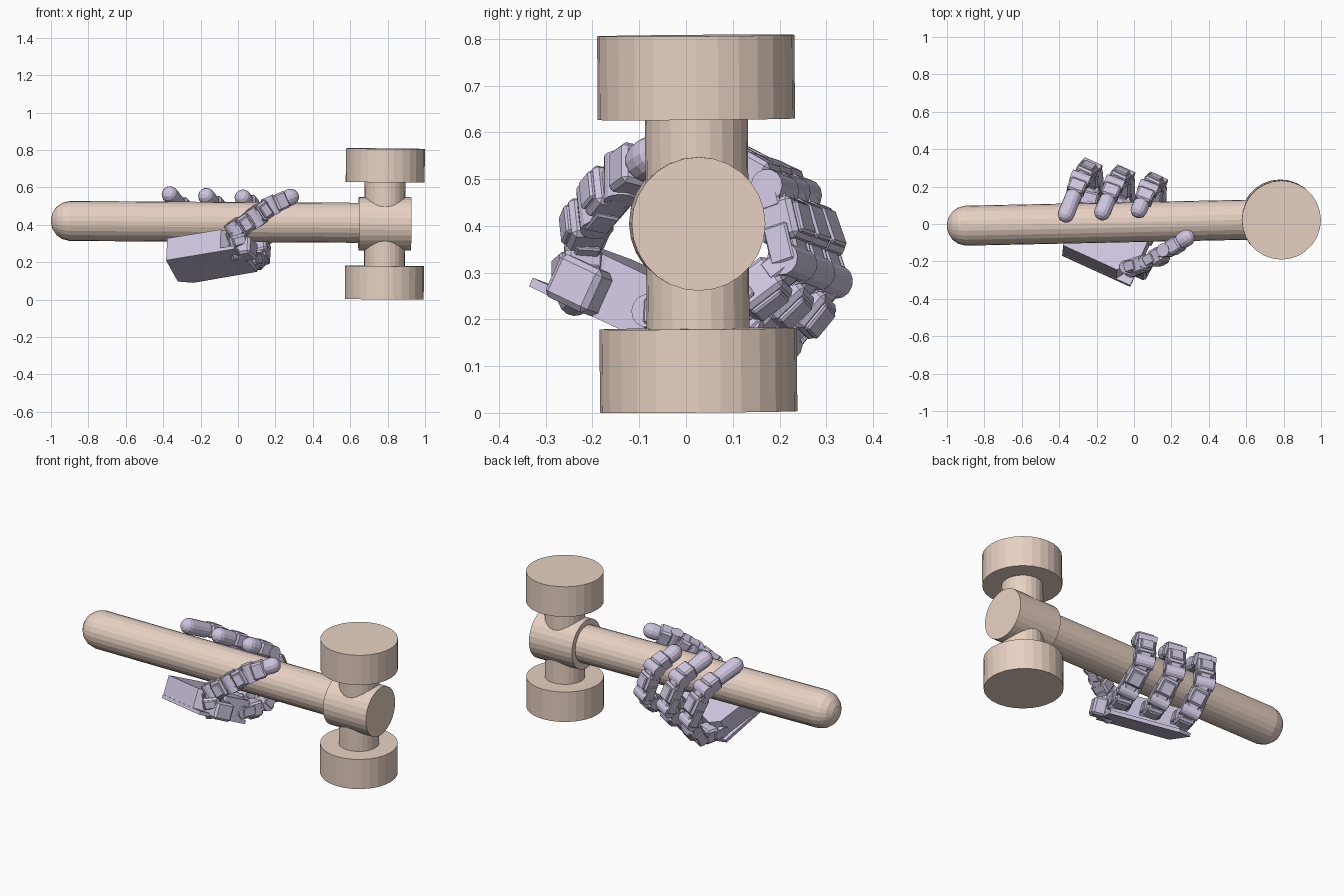
import bpy, bmesh
from math import pi
from mathutils import Vector, Matrix

if "Cube" in bpy.data.objects:
    bpy.data.objects.remove(bpy.data.objects["Cube"])


def material(name, rgb):
    m = bpy.data.materials.new(name)
    m.diffuse_color = (*rgb, 1)
    m.use_nodes = True
    m.node_tree.nodes["Principled BSDF"].inputs["Base Color"].default_value = m.diffuse_color
    return m


TAN = material("tan", (0.80, 0.64, 0.54))
LILAC = material("lilac", (0.62, 0.56, 0.74))


def finish(bm, name, mat):
    bmesh.ops.recalc_face_normals(bm, faces=bm.faces)
    me = bpy.data.meshes.new(name)
    bm.to_mesh(me)
    bm.free()
    me.materials.append(mat)
    ob = bpy.data.objects.new(name, me)
    bpy.context.collection.objects.link(ob)
    return ob


def frame(origin, d, side):
    """Matrix with local z along d, local x close to side, local y outward."""
    d = d.normalized()
    x = (side - d * side.dot(d)).normalized()
    y = d.cross(x)
    m = Matrix((x, y, d)).transposed().to_4x4()
    m.translation = origin
    return m


def lathe(bm, m, profile, n=24):
    """Revolve (radius, height) rings around local z."""
    rings = []
    for r, z in profile:
        ring = [bm.verts.new(m @ (Matrix.Rotation(2 * pi * i / n, 3, 'Z') @ Vector((r, 0, z))))
                for i in range(n)]
        rings.append(ring)
    for a, b in zip(rings, rings[1:]):
        for i in range(n):
            bm.faces.new((a[i], a[(i + 1) % n], b[(i + 1) % n], b[i]))
    bm.faces.new(rings[0][::-1])
    bm.faces.new(rings[-1])


def box(bm, m, centre, size, bevel=0.008):
    mat = m @ Matrix.Translation(centre) @ Matrix.Diagonal((*size, 1))
    vs = bmesh.ops.create_cube(bm, size=1, matrix=mat)["verts"]
    edges = list({e for v in vs for e in v.link_edges})
    bmesh.ops.bevel(bm, geom=edges, offset=bevel, segments=1, affect='EDGES')


# ---- hammer ----
AXIS = Vector((1, 0.021, -0.0065)).normalized()
END = Vector((-1.0, -0.011, 0.421))
HEAD = Vector((0.785, 0.024, 0.405))
UP = Vector((0.008, -0.008, 1))

handle_m = frame(END, AXIS, Vector((0, 1, 0)))
bm = bmesh.new()
lathe(bm, handle_m, [(0.012, 0), (0.045, 0.009), (0.076, 0.03), (0.097, 0.06),
                     (0.107, 0.1), (0.107, 1.70)])
finish(bm, "hammer_handle", TAN)

bm = bmesh.new()
lathe(bm, frame(HEAD, AXIS, Vector((0, 1, 0))), [(0.143, -0.14), (0.143, 0.14)], 28)
finish(bm, "hammer_socket", TAN)

head_m = frame(HEAD, UP, Vector((1, 0, 0)))
bm = bmesh.new()
lathe(bm, head_m, [(0.11, -0.24), (0.11, 0.24)])
finish(bm, "hammer_neck", TAN)
for name, lo, hi in (("lower_hammer_face", -0.403, -0.225), ("upper_hammer_face", 0.223, 0.402)):
    bm = bmesh.new()
    lathe(bm, head_m, [(0.211, lo), (0.211, hi)], 28)
    finish(bm, name, TAN)

# ---- palm: wide back plate and a thicker housing notched for the thumb ----
WIDE = Vector((0.90, -0.41, 0.15)).normalized()
LONG = Vector((0.42, 0.82, -0.39))
LONG = (LONG - WIDE * LONG.dot(WIDE)).normalized()
IN = WIDE.cross(LONG)
CORNER = Vector((-0.385, -0.17, 0.21))


def prism(name, outline, lo, hi):
    bm = bmesh.new()
    f = bm.faces.new([bm.verts.new(CORNER + WIDE * a + LONG * b + IN * lo) for a, b in outline])
    r = bmesh.ops.extrude_face_region(bm, geom=[f])
    bmesh.ops.translate(bm, vec=IN * (hi - lo),
                        verts=[g for g in r["geom"] if isinstance(g, bmesh.types.BMVert)])
    return finish(bm, name, LILAC)


prism("palm_back_plate", [(0, 0), (0.405, 0), (0.39, 0.31), (0.01, 0.315), (-0.06, 0.27)], 0, 0.02)
prism("palm_housing", [(0, 0.003), (0.32, 0.003), (0.40, 0.14), (0.39, 0.30),
                       (0.01, 0.30), (-0.03, 0.25)], 0.02, 0.13)


# ---- jointed digits ----
def digit(name, pts, side):
    bm = bmesh.new()
    last = len(pts) - 2
    for i, (a, b) in enumerate(zip(pts, pts[1:])):
        m = frame(a, b - a, side)
        L = (b - a).length
        # hinge pin across the joint
        hinge = m @ Matrix.Rotation(pi / 2, 4, 'Y')
        lathe(bm, hinge, [(0.036, -0.052), (0.036, 0.052)], 14)
        if i < last:
            # motor housing, narrow core, cover and side cheeks
            box(bm, m, (0, 0.004, L * 0.52), (0.098, 0.084, L * 0.56), 0.01)
            box(bm, m, (0, 0, L * 0.5), (0.062, 0.06, L), 0.006)
            box(bm, m, (0, 0.046, L * 0.5), (0.07, 0.02, L * 0.42), 0.005)
            for s in (-1, 1):
                box(bm, m, (s * 0.05, 0, L * 0.20), (0.012, 0.055, L * 0.5), 0.004)
                box(bm, m, (s * 0.044, 0, L * 0.86), (0.012, 0.045, L * 0.34), 0.004)
        else:
            # squared base and rounded fingertip pad
            box(bm, m, (0, 0.004, 0.055), (0.094, 0.08, 0.075), 0.01)
            box(bm, m, (0, 0, 0.03), (0.06, 0.06, 0.09), 0.006)
            lathe(bm, m, [(0.036, 0.08), (0.043, 0.10), (0.045, L), (0.041, L + 0.02),
                          (0.029, L + 0.036), (0.01, L + 0.045)], 14)
    finish(bm, name, LILAC)


# middle finger path and how each joint shifts for the neighbouring fingers
PATH = [(-0.10, 0.00, 0.185), (-0.055, 0.14, 0.185), (-0.055, 0.265, 0.305),
        (-0.105, 0.215, 0.475), (-0.168, 0.065, 0.552)]
SHIFT = [(0.155, -0.065, 0.026), (0.165, -0.06, 0.026), (0.175, -0.038, 0.018),
         (0.182, -0.025, 0.005), (0.195, 0.012, -0.009)]
for k, name in ((-1, "outer_finger"), (0, "middle_finger"), (1, "inner_finger")):
    digit(name, [Vector(p) + k * Vector(s) for p, s in zip(PATH, SHIFT)], WIDE)

digit("thumb", [Vector(p) for p in ((0.01, -0.225, 0.255), (-0.02, -0.225, 0.365), (0.085, -0.195, 0.435),
                                    (0.175, -0.14, 0.50), (0.28, -0.075, 0.547))],
      Vector((-0.57, -0.1, 0.82)))

# thumb mount block in the palm notch
bm = bmesh.new()
box(bm, frame(Vector((0.03, -0.22, 0.27)), IN, WIDE), (0, 0, 0), (0.12, 0.11, 0.10), 0.012)
finish(bm, "thumb_mount", LILAC)
